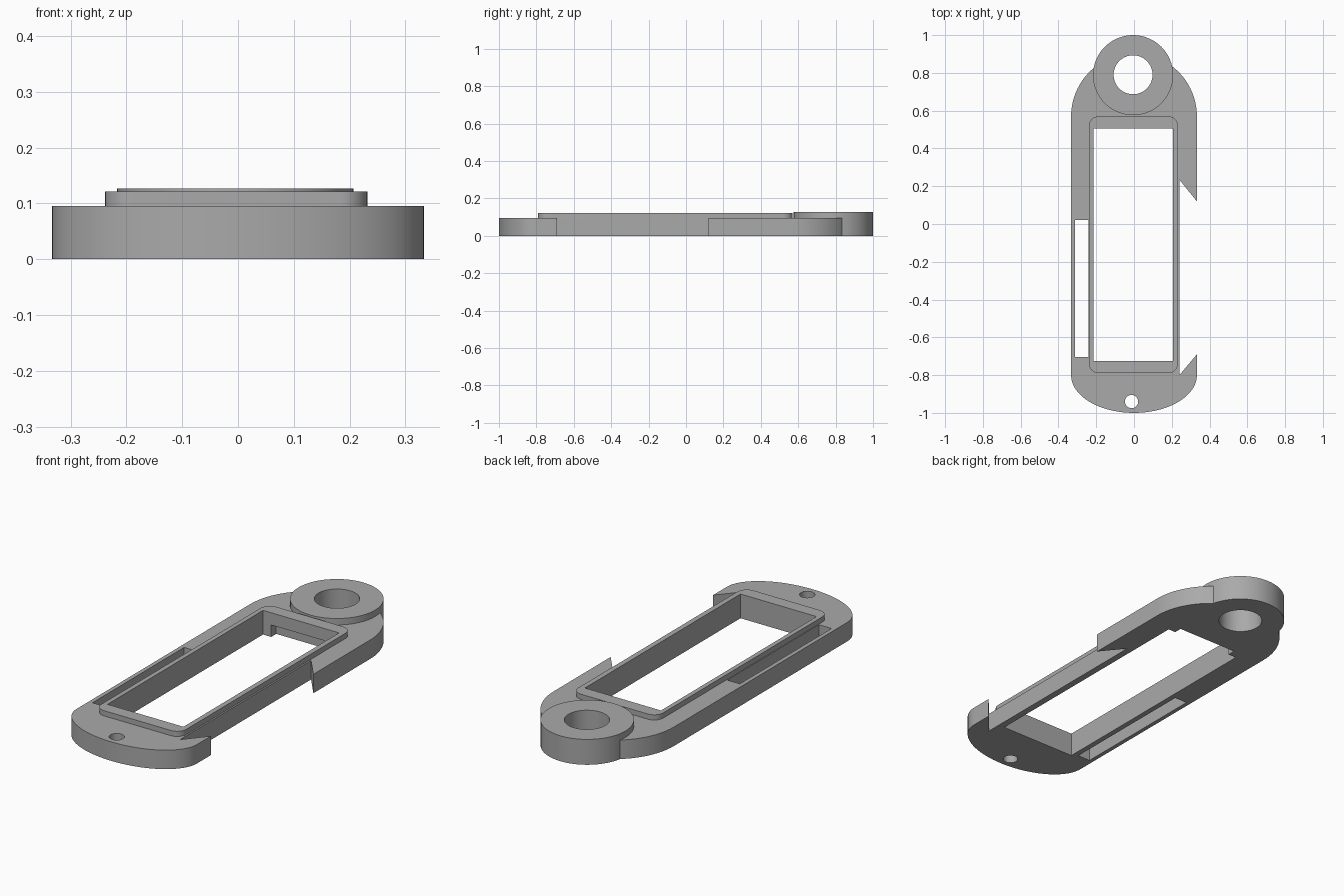
import bpy
import bmesh
from math import sin, cos, pi, radians

if "Cube" in bpy.data.objects:
    bpy.data.objects.remove(bpy.data.objects["Cube"], do_unlink=True)

grey = bpy.data.materials.new("plain_grey")
grey.use_nodes = True
colour = (0.4, 0.4, 0.4, 1)
grey.diffuse_color = colour
grey.node_tree.nodes["Principled BSDF"].inputs["Base Color"].default_value = colour


def arc(cx, cy, rx, ry, a0, a1, steps):
    """Points on an elliptical arc, angles in degrees."""
    angles = [radians(a0 + (a1 - a0) * i / steps) for i in range(steps + 1)]
    return [(cx + rx * cos(a), cy + ry * sin(a)) for a in angles]


def circle(cx, cy, r, steps=64):
    return arc(cx, cy, r, r, 0, 360, steps)[:-1]


def rect(x0, x1, y0, y1):
    return [(x0, y0), (x1, y0), (x1, y1), (x0, y1)]


def rounded_rect(x0, x1, y0, y1, r):
    corners = [(x1 - r, y1 - r), (x0 + r, y1 - r), (x0 + r, y0 + r), (x1 - r, y0 + r)]
    points = []
    for i, (cx, cy) in enumerate(corners):
        points += arc(cx, cy, r, r, 90 * i, 90 * i + 90, 8)
    return points


def prism(name, outline, z0, z1):
    """Extrude a counter-clockwise outline from z0 to z1."""
    bm = bmesh.new()
    base = bm.faces.new([bm.verts.new((x, y, z0)) for x, y in outline])
    side = bmesh.ops.extrude_face_region(bm, geom=[base])
    top = [v for v in side["geom"] if isinstance(v, bmesh.types.BMVert)]
    bmesh.ops.translate(bm, verts=top, vec=(0, 0, z1 - z0))
    bmesh.ops.recalc_face_normals(bm, faces=bm.faces)
    mesh = bpy.data.meshes.new(name)
    bm.to_mesh(mesh)
    bm.free()
    mesh.materials.append(grey)
    obj = bpy.data.objects.new(name, mesh)
    bpy.context.collection.objects.link(obj)
    return obj


def combine(target, tool, operation):
    """Apply a boolean and discard the tool."""
    mod = target.modifiers.new("boolean", 'BOOLEAN')
    mod.operation = operation
    mod.solver = 'EXACT'
    mod.object = tool
    bpy.context.view_layer.objects.active = target
    bpy.ops.object.modifier_apply(modifier=mod.name)
    bpy.data.objects.remove(tool, do_unlink=True)


# Body plate with a round back and a flatter round front
outline = arc(0, 0.57, 0.333, 0.333, 0, 180, 48) + arc(0, -0.8, 0.333, 0.2, 180, 360, 48)
plate = prism("body_plate", outline, 0, 0.095)

# Raised rim and key ring boss
combine(plate, prism("rim", rounded_rect(-0.238, 0.232, -0.79, 0.57, 0.05), 0.03, 0.121), 'UNION')
combine(plate, prism("ring_boss", circle(-0.005, 0.788, 0.212), 0, 0.127), 'UNION')

# Openings through the plate
low, high = -0.1, 0.3
cutters = [
    ("window", rect(-0.215, 0.206, -0.725, 0.505), low, high),
    ("ring_hole", circle(-0.005, 0.79, 0.103), low, high),
    ("pin_hole", circle(-0.013, -0.94, 0.035, 32), low, high),
    ("left_slot", rect(-0.312, -0.242, -0.705, 0.02), low, high),
    ("side_cut", [(0.24, -0.8), (0.333, -0.69), (0.4, -0.61), (0.4, 0.037),
                  (0.333, 0.12), (0.24, 0.235)], low, high),
    ("back_recess", rect(-0.17, 0.165, 0.48, 0.545), low, 0.06),
]
for name, shape, z0, z1 in cutters:
    combine(plate, prism(name, shape, z0, z1), 'DIFFERENCE')

# Smooth the curved walls and keep the rims sharp
bpy.ops.object.select_all(action='DESELECT')
plate.select_set(True)
bpy.context.view_layer.objects.active = plate
bpy.ops.object.shade_smooth_by_angle(angle=radians(30))
